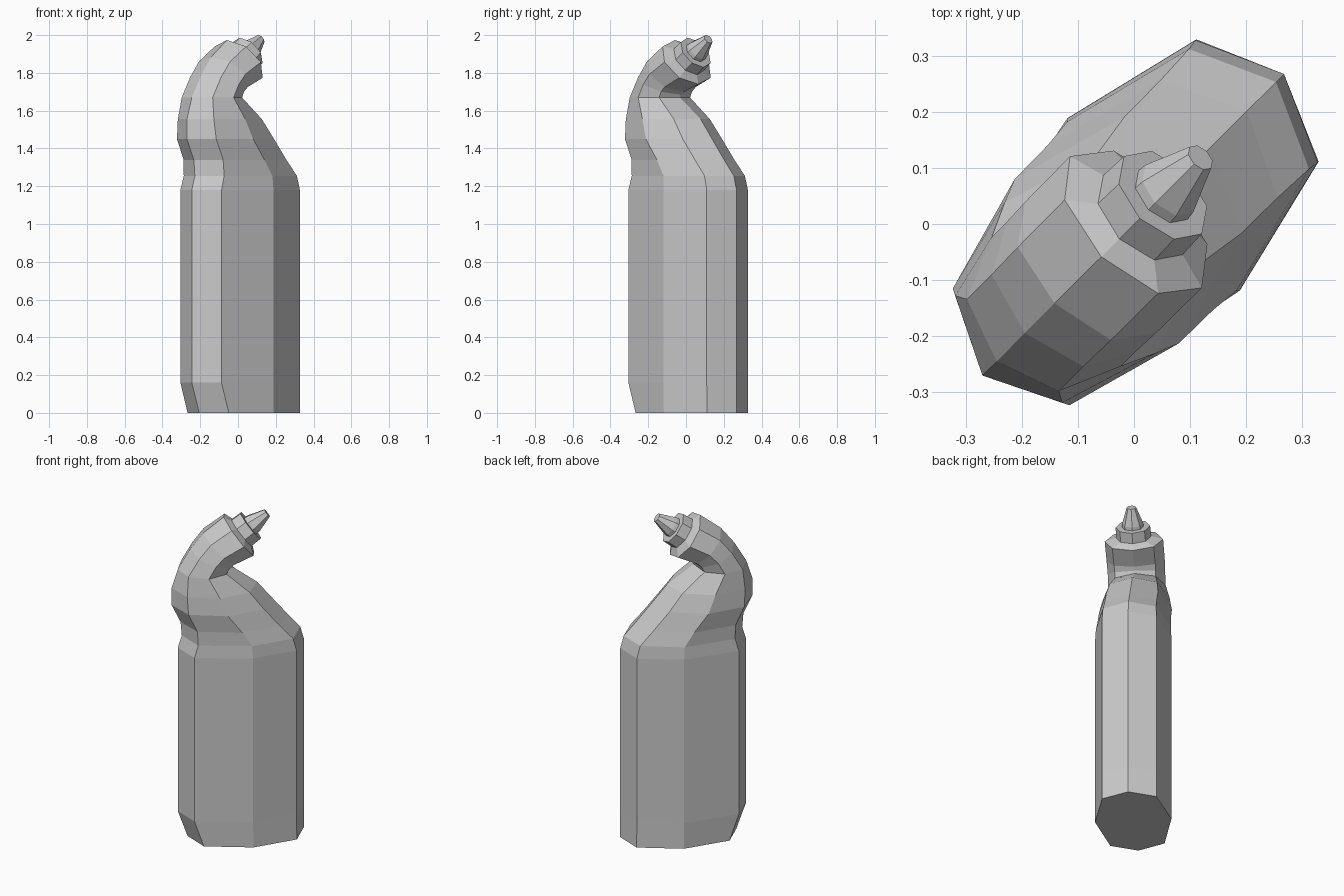
import bpy, bmesh
from math import sqrt
from mathutils import Vector

if "Cube" in bpy.data.objects:
    bpy.data.objects.remove(bpy.data.objects["Cube"])


def section(back, front, w, corner=0.135, mid=0.5):
    """Eight-sided section between a back and a front point (u, z), half width w."""
    b, f = Vector(back), Vector(front)
    half = [(0, 0), (corner, 0.71 * w), (mid, w), (1 - corner, 0.71 * w), (1, 0)]
    loop = half + [(t, -v) for t, v in half[3:0:-1]]
    pts = []
    for t, v in loop:
        u, z = b.lerp(f, t)
        # the long axis of the bottle lies on the diagonal
        pts.append(((u - v) / sqrt(2), (u + v) / sqrt(2), z))
    return pts


def loft(name, sections):
    """Skin consecutive sections and cap both ends."""
    bm = bmesh.new()
    rings = [[bm.verts.new(p) for p in s] for s in sections]
    for a, b in zip(rings, rings[1:]):
        for i in range(8):
            j = (i + 1) % 8
            bm.faces.new((a[i], a[j], b[j], b[i]))
    bm.faces.new(rings[0])
    bm.faces.new(rings[-1])
    bmesh.ops.recalc_face_normals(bm, faces=bm.faces)
    mesh = bpy.data.meshes.new(name)
    bm.to_mesh(mesh)
    bm.free()
    obj = bpy.data.objects.new(name, mesh)
    bpy.context.collection.objects.link(obj)
    return obj


# Tilted axis of the neck opening
CENTRE = Vector((0.005, 1.857))
AXIS, ACROSS = Vector((0.8, 0.6)), Vector((-0.6, 0.8))


def disc(dist, r, w=None):
    c = CENTRE + AXIS * dist
    return section(c + ACROSS * r, c - ACROSS * r, w or r, 0.146)


# Bottle: upright body, slanted shoulder, bent neck
loft("bottle", [
    section((-0.29, 0), (0.378, 0), 0.217, 0.1, 0.51),
    section((-0.346, 0.16), (0.378, 0.16), 0.217, 0.095, 0.545),
    section((-0.346, 1.18), (0.378, 1.18), 0.217, 0.095, 0.545),
    section((-0.323, 1.255), (0.358, 1.255), 0.213, 0.1, 0.54),
    section((-0.33, 1.34), (0.285, 1.34), 0.208, 0.115, 0.52),
    section((-0.382, 1.45), (0.195, 1.45), 0.207, 0.125),
    section((-0.382, 1.555), (0.11, 1.555), 0.19),
    section((-0.346, 1.67), (-0.045, 1.67), 0.163),
    section((-0.275, 1.79), (-0.04, 1.685), 0.163),
    section((-0.2, 1.885), (-0.02, 1.70), 0.165),
    disc(0, 0.146, 0.166),
    disc(0.022, 0.1),
])

# Collar of the cap
loft("cap_collar", [disc(0.02, 0.1), disc(0.085, 0.098)])

# Tapered spout
loft("spout", [disc(0.08, 0.062), disc(0.105, 0.06), disc(0.203, 0.027)])
